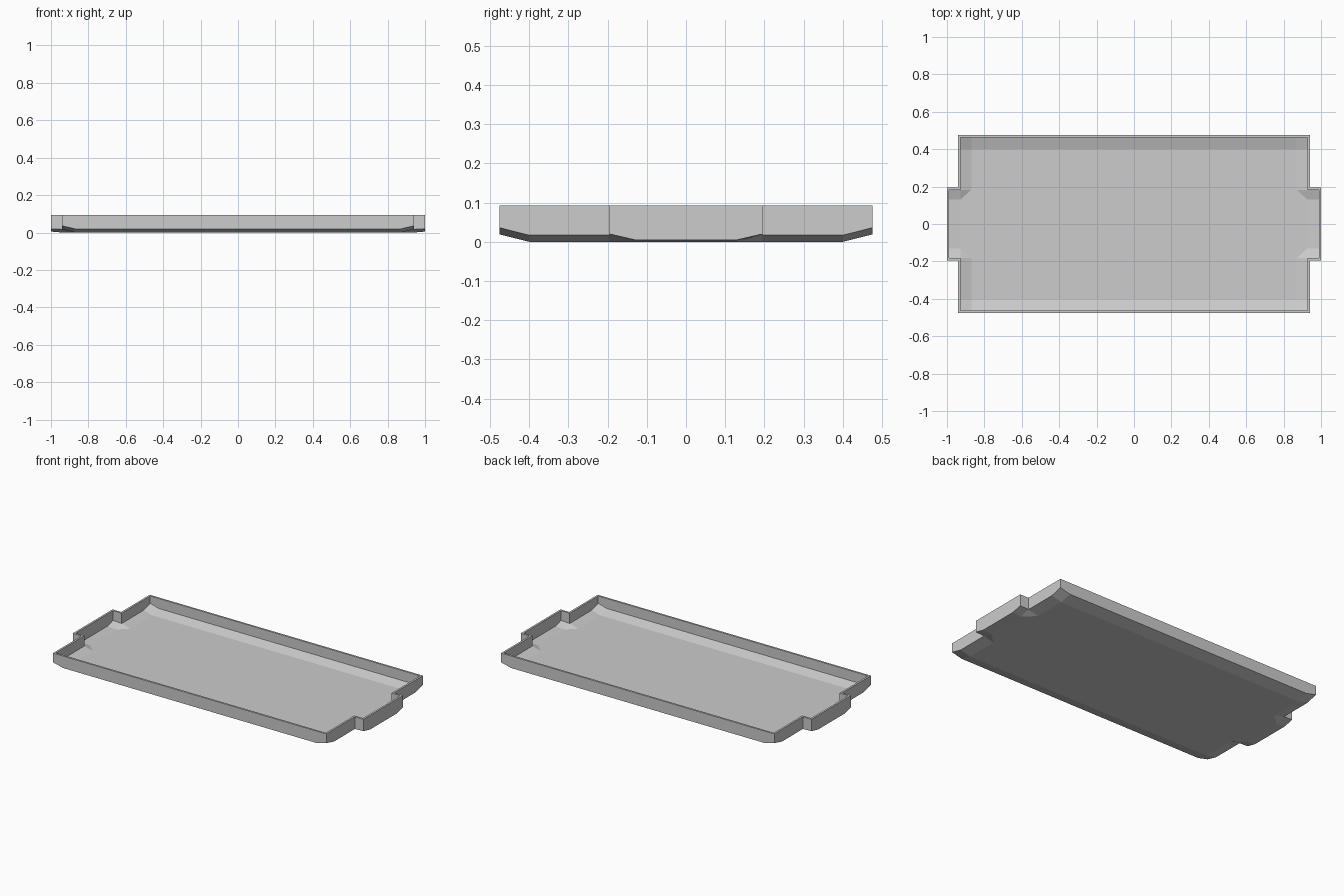
import bpy
import bmesh

old = bpy.data.objects.get("Cube")
if old:
    bpy.data.objects.remove(old)

RIM = 0.093     # top of the wall
THICK = 0.012   # wall and floor thickness
XS = [0.87, 0.94, 1.0]            # floor edge, main end, tab end
YS = [0.13, 0.195, 0.40, 0.475]   # tab floor edge, tab side, floor edge, main side


def height(i, j):
    """Underside height at grid column i and row j of one quarter."""
    if i == 2:
        return (0.005, 0.02)[j]
    end_rise = 0.017 if i == 1 and j >= 1 else 0
    side_rise = 0.019 if j == 3 else 0
    return end_rise + side_rise


def mirrored(n):
    return [(k, -1) for k in reversed(range(n))] + [(k, 1) for k in range(n)]


def shell(bm, inset):
    """Floor with raised edges plus its vertical wall; returns rim vertex pairs."""
    xs = [XS[0], XS[1] - inset, XS[2] - inset]
    ys = [YS[0], YS[1] - inset, YS[2], YS[3] - inset]
    cols, rows = mirrored(3), mirrored(4)
    grid, faces = {}, []
    for c, (i, sx) in enumerate(cols):
        for r, (j, sy) in enumerate(rows):
            if i < 2 or j < 2:
                grid[c, r] = bm.verts.new((sx * xs[i], sy * ys[j], height(i, j) + inset))
    for c in range(len(cols) - 1):
        for r in range(len(rows) - 1):
            keys = [(c, r), (c + 1, r), (c + 1, r + 1), (c, r + 1)]
            if not all(k in grid for k in keys):
                continue
            quad = [grid[k] for k in keys]
            columns = {cols[c][0], cols[c + 1][0]}
            levels = {rows[r][0], rows[r + 1][0]}
            if columns == {0, 1} and levels == {0, 1}:
                # fold the cell beside each inner corner along its diagonal
                top = max(range(4), key=lambda k: quad[k].co.z)
                a, b, d, e = quad[top:] + quad[:top]
                faces += [bm.faces.new((a, b, e)), bm.faces.new((b, d, e))]
            else:
                faces.append(bm.faces.new(quad))
    # wall rising straight from every open floor edge
    border = [tuple(e.verts) for f in faces for e in f.edges if len(e.link_faces) == 1]
    rim = {}
    for v in [v for pair in border for v in pair]:
        if v not in rim:
            rim[v] = bm.verts.new((v.co.x, v.co.y, RIM))
    for a, b in border:
        bm.faces.new((a, b, rim[b], rim[a]))
    return [(rim[a], rim[b]) for a, b in border]


# Tray: outer skin, inner skin, and the flat rim that joins them
bm = bmesh.new()
for (a, b), (c, d) in zip(shell(bm, 0), shell(bm, THICK)):
    # match ends of the two rim edges by nearness
    if (a.co - c.co).length > (a.co - d.co).length:
        c, d = d, c
    bm.faces.new((a, b, d, c))
bmesh.ops.recalc_face_normals(bm, faces=bm.faces[:])
mesh = bpy.data.meshes.new("tray")
bm.to_mesh(mesh)
bm.free()
tray = bpy.data.objects.new("tray", mesh)
bpy.context.collection.objects.link(tray)

# Plain grey finish
grey = bpy.data.materials.new("plain grey")
grey.use_nodes = True
colour = (0.604, 0.604, 0.604, 1)
grey.diffuse_color = colour
grey.node_tree.nodes["Principled BSDF"].inputs["Base Color"].default_value = colour
mesh.materials.append(grey)
